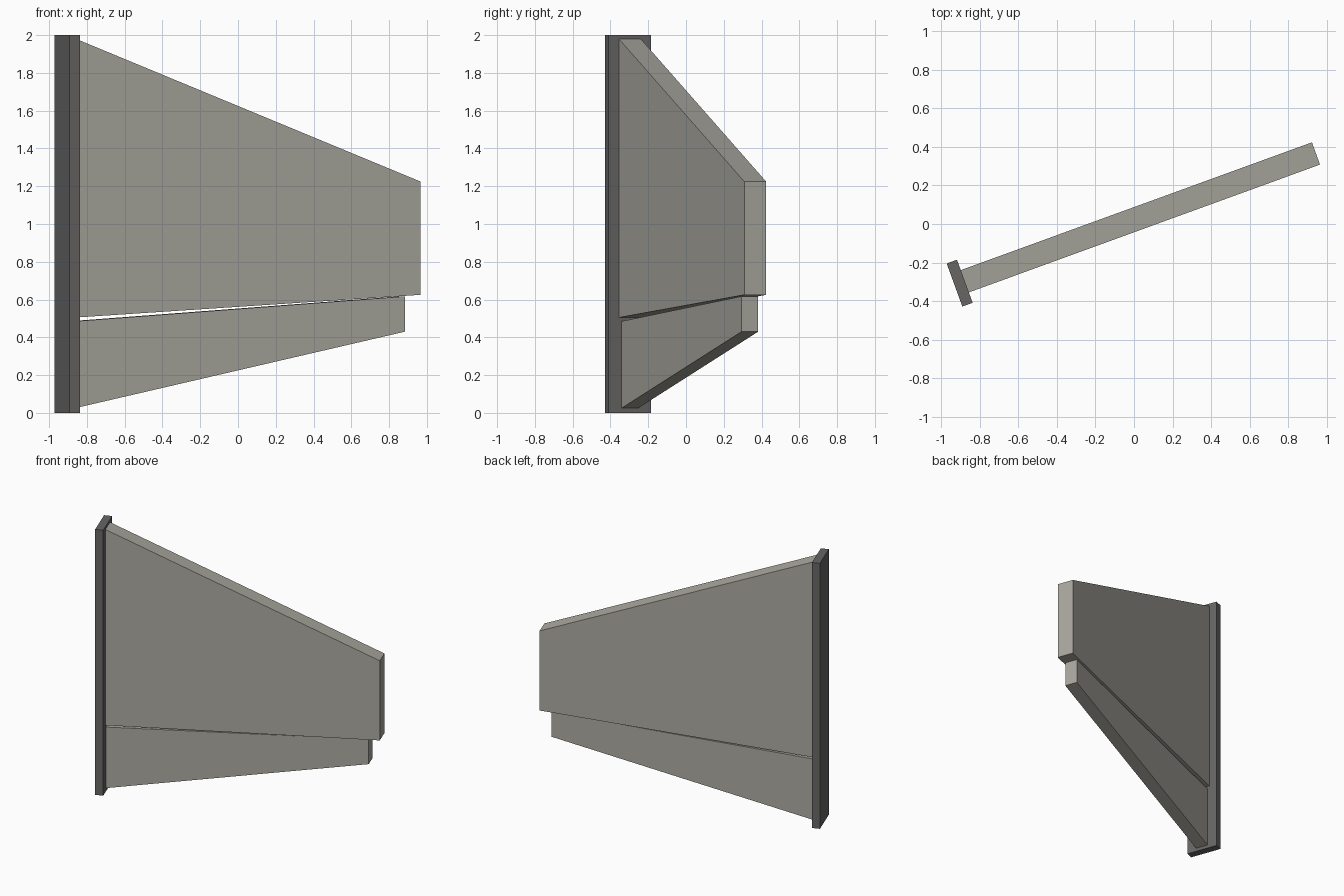
import bpy
from math import radians
from mathutils import Matrix

if "Cube" in bpy.data.objects:
    bpy.data.objects.remove(bpy.data.objects["Cube"])

ANGLE = radians(20)   # sweep of the whole fin about the vertical
MID = 0.021           # centre plane of the fin, across its thickness
ROOT = -0.927         # where the panels meet the mounting plate


def material(name, rgb):
    m = bpy.data.materials.new(name)
    m.use_nodes = True
    m.diffuse_color = (*rgb, 1)
    m.node_tree.nodes["Principled BSDF"].inputs["Base Color"].default_value = (*rgb, 1)
    return m


light_grey = material("warm light grey", (0.40, 0.39, 0.345))
dark_grey = material("dark grey", (0.135, 0.133, 0.13))


def slab(name, outline, thickness, mat):
    """Extrude a side outline (length, height) symmetrically about the fin plane."""
    n = len(outline)
    verts = [(u, MID + side * thickness / 2, z) for side in (-1, 1) for u, z in outline]
    faces = [tuple(range(n)), tuple(reversed(range(n, 2 * n)))]
    faces += [(i, i + n, (i + 1) % n + n, (i + 1) % n) for i in range(n)]
    mesh = bpy.data.meshes.new(name)
    mesh.from_pydata(verts, [], faces)
    mesh.transform(Matrix.Rotation(ANGLE, 4, "Z"))
    mesh.materials.append(mat)
    obj = bpy.data.objects.new(name, mesh)
    bpy.context.collection.objects.link(obj)
    return obj


# Upright mounting plate at the root
slab("mounting_plate", [(-0.984, 0), (ROOT, 0), (ROOT, 2), (-0.984, 2)], 0.238, dark_grey)

# Large upper panel with its thin sloping top strip
slab("upper_panel", [(ROOT, 0.505), (1.013, 0.625), (1.013, 1.212), (ROOT, 1.945)],
     0.123, light_grey)
slab("top_strip", [(ROOT, 1.945), (1.013, 1.212), (1.013, 1.225), (ROOT, 1.98)],
     0.123, light_grey)

# Thinner lower panel
slab("lower_panel", [(ROOT, 0.025), (0.931, 0.43), (0.931, 0.617), (ROOT, 0.485)],
     0.094, light_grey)
